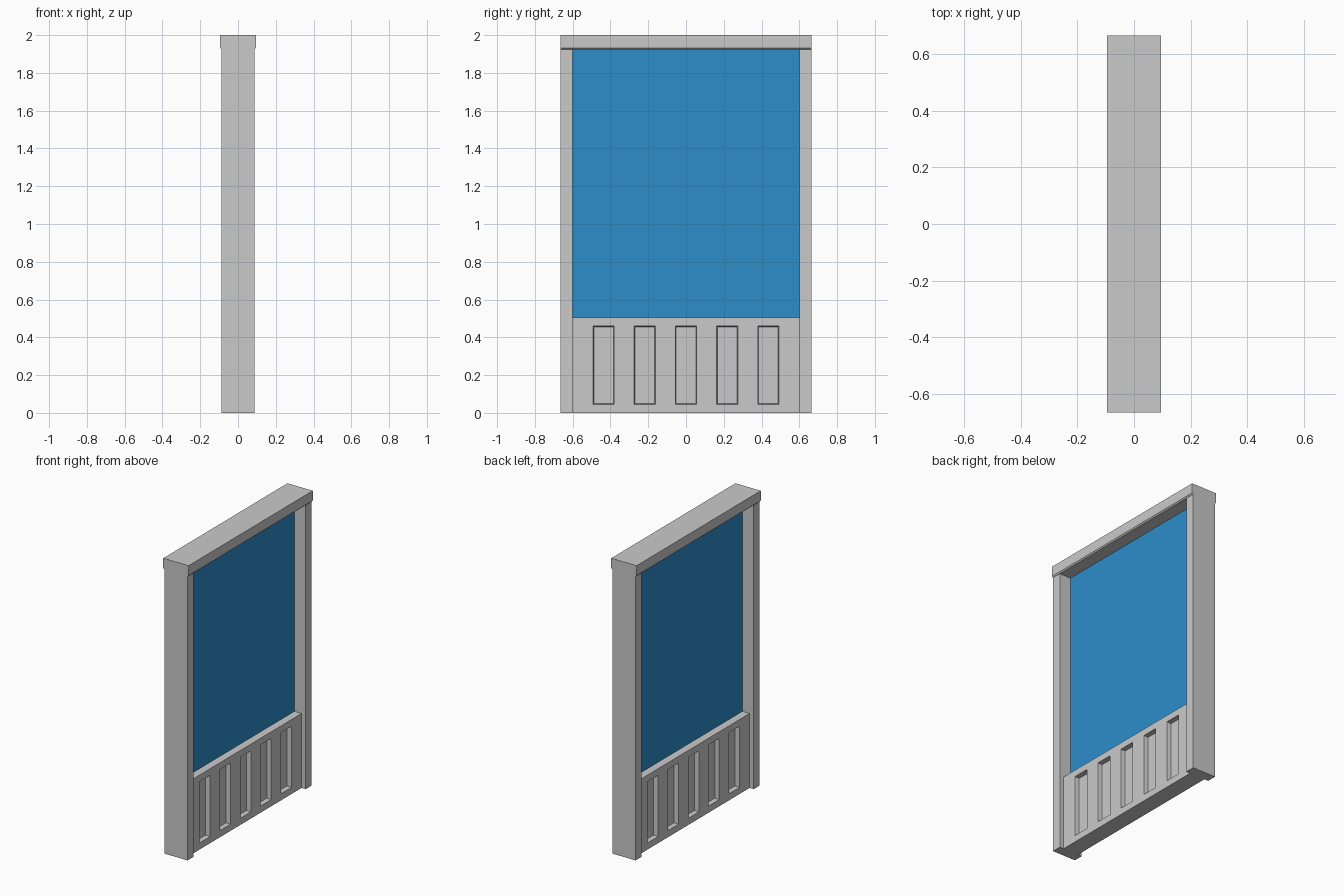
import bpy
import bmesh

cube = bpy.data.objects.get("Cube")
if cube:
    bpy.data.objects.remove(cube, do_unlink=True)


def material(name, rgb):
    mat = bpy.data.materials.new(name)
    mat.use_nodes = True
    colour = (*rgb, 1)
    mat.diffuse_color = colour
    mat.node_tree.nodes["Principled BSDF"].inputs["Base Color"].default_value = colour
    return mat


grey = material("light grey", (0.59, 0.59, 0.59))
blue = material("blue glass", (0.025, 0.267, 0.59))


def add_object(name, bm, mat):
    bmesh.ops.recalc_face_normals(bm, faces=bm.faces)
    mesh = bpy.data.meshes.new(name)
    bm.to_mesh(mesh)
    bm.free()
    mesh.materials.append(mat)
    obj = bpy.data.objects.new(name, mesh)
    bpy.context.collection.objects.link(obj)
    return obj


def box(name, low, high, mat):
    bm = bmesh.new()
    bmesh.ops.create_cube(bm, size=1)
    for v in bm.verts:
        for i in range(3):
            v.co[i] = high[i] if v.co[i] > 0 else low[i]
    return add_object(name, bm, mat)


HALF_WIDTH = 0.665   # along y
INNER = 0.6          # inner side of the posts
POST = 0.087         # half depth of the posts
CAP = 0.095          # half depth of the cap
CAP_BASE = 1.925
PANEL = 0.057        # half depth of the lower panel
PANEL_TOP = 0.505

# Side posts
box("left_post", (-POST, INNER, 0), (POST, HALF_WIDTH, CAP_BASE), grey)
box("right_post", (-POST, -HALF_WIDTH, 0), (POST, -INNER, CAP_BASE), grey)

# Top cap: overhanging profile swept along y
bm = bmesh.new()
profile = [(-POST, CAP_BASE), (-CAP, 1.933), (-CAP, 2), (CAP, 2), (CAP, 1.933), (POST, CAP_BASE)]
end = bm.faces.new([bm.verts.new((x, -HALF_WIDTH, z)) for x, z in profile])
swept = bmesh.ops.extrude_face_region(bm, geom=[end], use_keep_orig=True)["geom"]
bmesh.ops.translate(bm, vec=(0, 2 * HALF_WIDTH, 0),
                    verts=[g for g in swept if isinstance(g, bmesh.types.BMVert)])
add_object("top_cap", bm, grey)

# Glass sheet
box("glass", (-0.003, -INNER, PANEL_TOP - 0.01), (0.003, INNER, CAP_BASE), blue)

# Lower panel: one half with five recessed slots, mirrored through its middle
ys = [-INNER]
for i in range(-2, 3):
    ys += [i * 0.218 - 0.056, i * 0.218 + 0.056]
ys.append(INNER)
zs = [0, 0.045, 0.46, PANEL_TOP]

bm = bmesh.new()
grid = [[bm.verts.new((PANEL, y, z)) for z in zs] for y in ys]
slots = []
for i in range(len(ys) - 1):
    for j in range(len(zs) - 1):
        face = bm.faces.new((grid[i][j], grid[i + 1][j], grid[i + 1][j + 1], grid[i][j + 1]))
        if i % 2 == 1 and j == 1:
            slots.append(face)
rim = [e for e in bm.edges if e.is_boundary]
rim_back = bmesh.ops.extrude_edge_only(bm, edges=rim)["geom"]
for g in rim_back:
    if isinstance(g, bmesh.types.BMVert):
        g.co.x = 0
bm.normal_update()
bmesh.ops.inset_individual(bm, faces=slots, thickness=0.006, depth=-0.03)
panel = add_object("lower_panel", bm, grey)
mirror = panel.modifiers.new("Mirror", "MIRROR")
mirror.use_axis = (True, False, False)
